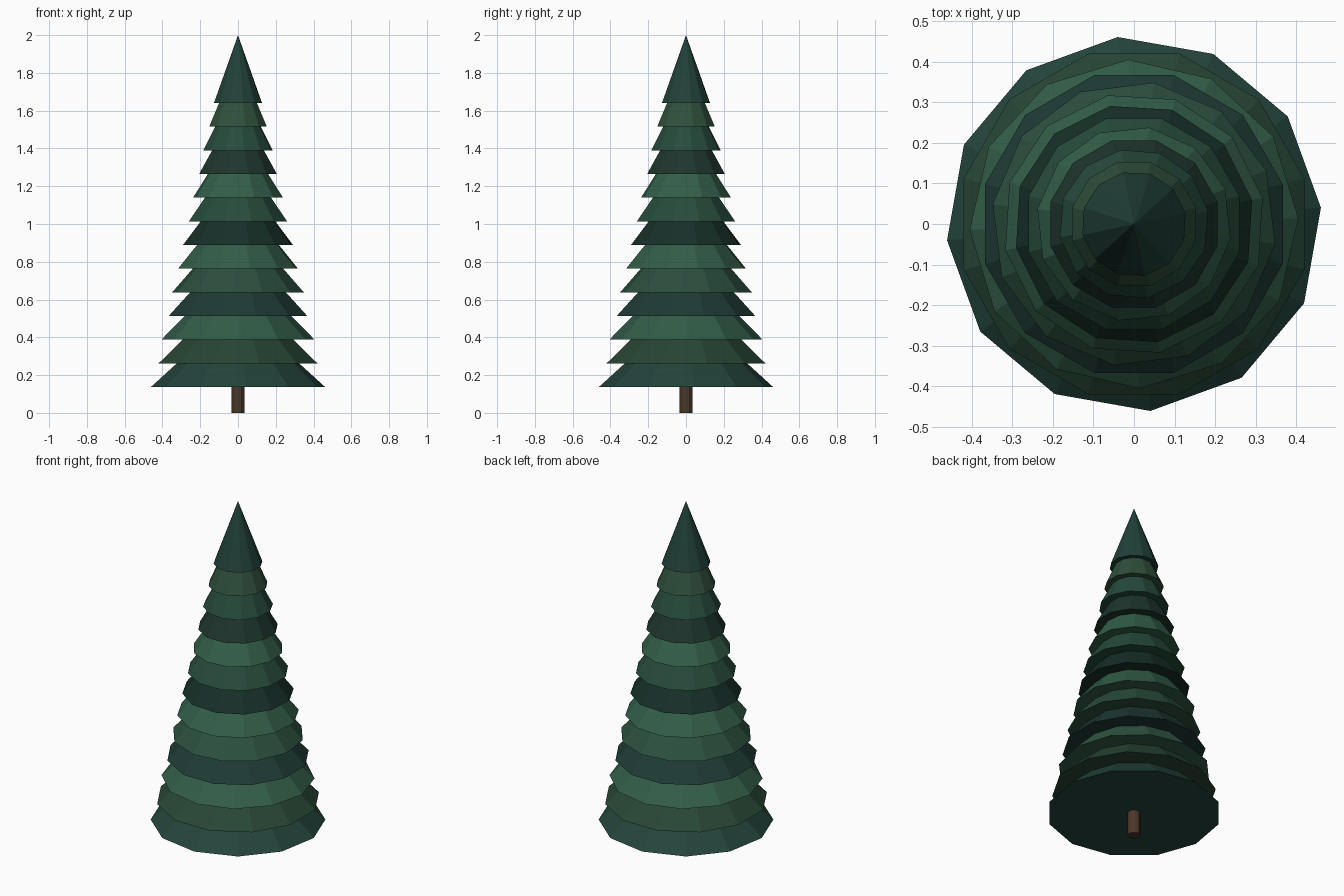
import bpy
import math

if "Cube" in bpy.data.objects:
    bpy.data.objects.remove(bpy.data.objects["Cube"])


def material(name, hex_rgb):
    # sRGB hex to linear diffuse colour
    lin = []
    for i in (0, 2, 4):
        c = int(hex_rgb[i:i + 2], 16) / 255
        lin.append(c / 12.92 if c <= 0.04045 else ((c + 0.055) / 1.055) ** 2.4)
    mat = bpy.data.materials.new(name)
    mat.diffuse_color = (*lin, 1)
    mat.use_nodes = True
    mat.node_tree.nodes["Principled BSDF"].inputs["Base Color"].default_value = mat.diffuse_color
    return mat


# Trunk
bpy.ops.mesh.primitive_cylinder_add(vertices=12, radius=0.034, depth=0.3, location=(0, 0, 0.15))
trunk = bpy.context.object
trunk.name = "trunk"
trunk.data.materials.append(material("bark", "4A3829"))

# Foliage tiers from bottom to top: radius, twist in degrees, colour
tiers = [
    (0.463, 5, "23443C"), (0.435, 15, "274634"), (0.406, 2, "325D48"),
    (0.380, 15, "1E3A35"), (0.352, -8, "2B4F3E"), (0.324, 11.5, "325D48"),
    (0.297, 11.5, "172F28"), (0.269, 15, "264B3B"), (0.241, -9, "335F49"),
    (0.213, 15, "1E352D"), (0.186, 10, "264B3D"), (0.158, 15, "2F4F3B"),
    (0.130, 12, "214139"),
]
last = len(tiers) - 1
for i, (radius, twist, colour) in enumerate(tiers):
    base = 0.137 + 0.1253 * i
    height = 0.42 + (2.0 - (0.137 + 0.1253 * last) - 0.42) * i / last
    bpy.ops.mesh.primitive_cone_add(
        vertices=12, radius1=radius, radius2=0, depth=height,
        location=(0, 0, base + height / 2), rotation=(0, 0, math.radians(twist)))
    tier = bpy.context.object
    tier.name = f"foliage_tier_{i + 1}"
    tier.data.materials.append(material(f"needles_{i + 1}", colour))
